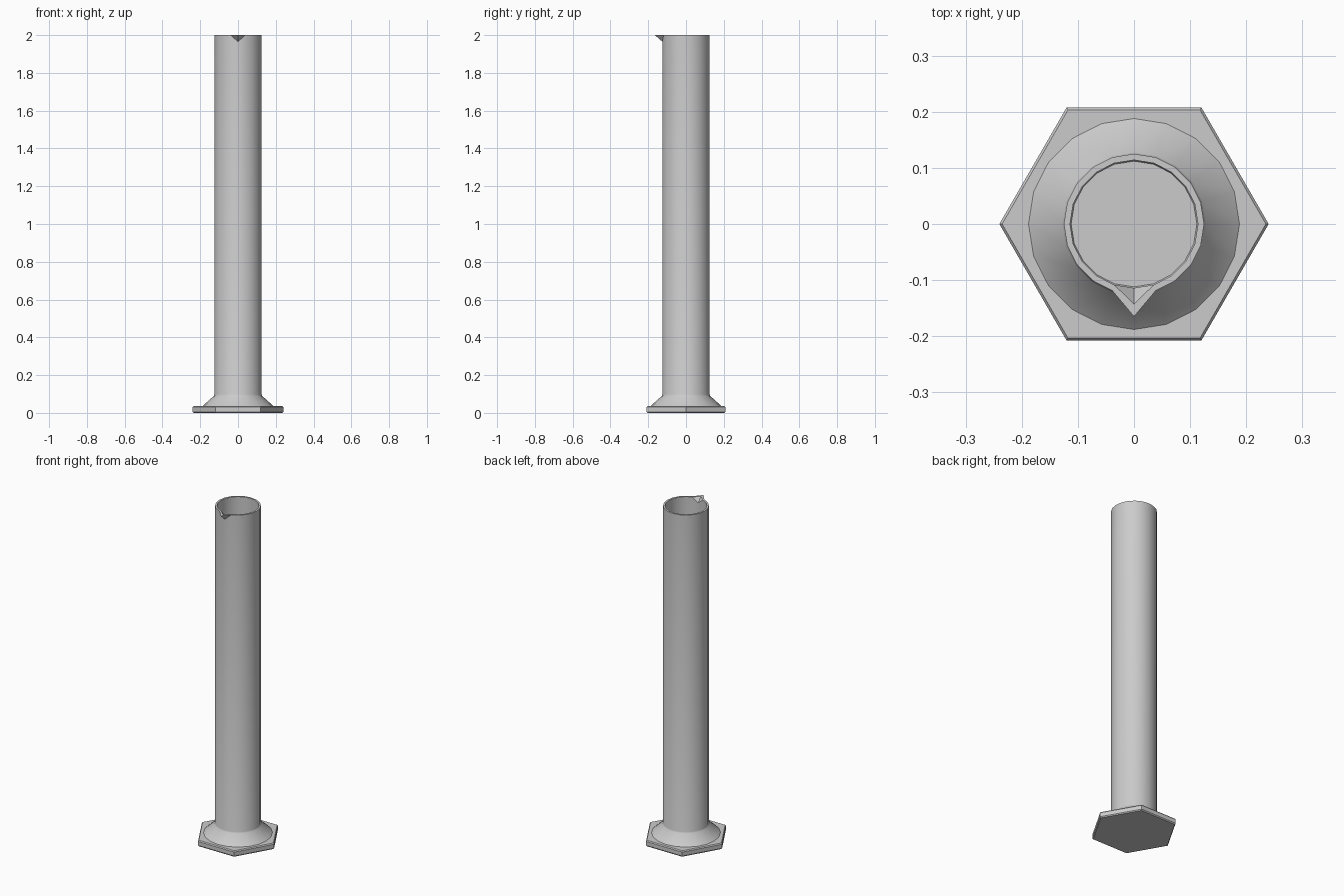
import bpy, bmesh, math

if "Cube" in bpy.data.objects:
    bpy.data.objects.remove(bpy.data.objects["Cube"])


def add_rings(bm, profile, sides, start):
    """Stack of polygon rings from (radius, z) pairs."""
    return [[bm.verts.new((r * math.cos(start + math.tau * i / sides),
                           r * math.sin(start + math.tau * i / sides), z))
             for i in range(sides)] for r, z in profile]


def bridge(bm, a, b):
    n = len(a)
    for i in range(n):
        j = (i + 1) % n
        bm.faces.new((a[i], a[j], b[j], b[i]))


def finish(bm, name, smooth):
    bmesh.ops.recalc_face_normals(bm, faces=bm.faces)
    mesh = bpy.data.meshes.new(name)
    bm.to_mesh(mesh)
    bm.free()
    obj = bpy.data.objects.new(name, mesh)
    bpy.context.collection.objects.link(obj)
    if smooth:
        bpy.ops.object.select_all(action='DESELECT')
        obj.select_set(True)
        bpy.context.view_layer.objects.active = obj
        bpy.ops.object.shade_smooth_by_angle(angle=math.radians(30))
    return obj


# Hexagonal foot with chamfered edges
bm = bmesh.new()
rings = add_rings(bm, [(0.235, 0), (0.24, 0.006), (0.24, 0.03), (0.235, 0.036)], 6, 0)
for a, b in zip(rings, rings[1:]):
    bridge(bm, a, b)
bm.faces.new(rings[0])
bm.faces.new(rings[-1])
finish(bm, "hexagonal_foot", False)

# Hollow cylinder with flared collar; column 0 faces the front
SIDES, TOP = 20, 2.0
bm = bmesh.new()
outer = add_rings(bm, [(0.188, 0.036), (0.128, 0.09), (0.125, 0.098), (0.125, TOP)],
                  SIDES, -math.pi / 2)
inner = add_rings(bm, [(0.112, 0.05), (0.115, 0.056), (0.114, TOP)],
                  SIDES, -math.pi / 2)
for wall in (outer, inner):
    for a, b in zip(wall, wall[1:]):
        bridge(bm, a, b)
bm.faces.new(outer[0])
bm.faces.new(inner[0])

# Pouring spout: lower the front rim vertex and add a lip point ahead of it
rims = []
for ring, reach, low in ((outer[-1], -0.165, 1.965), (inner[-1], -0.143, 1.972)):
    ring[0].co.z = low
    tip = bm.verts.new((0, reach, TOP))
    bm.faces.new((ring[-1], ring[0], tip))
    bm.faces.new((ring[0], ring[1], tip))
    rims.append([tip] + ring[1:])
bridge(bm, *rims)
finish(bm, "measuring_cylinder", True)
